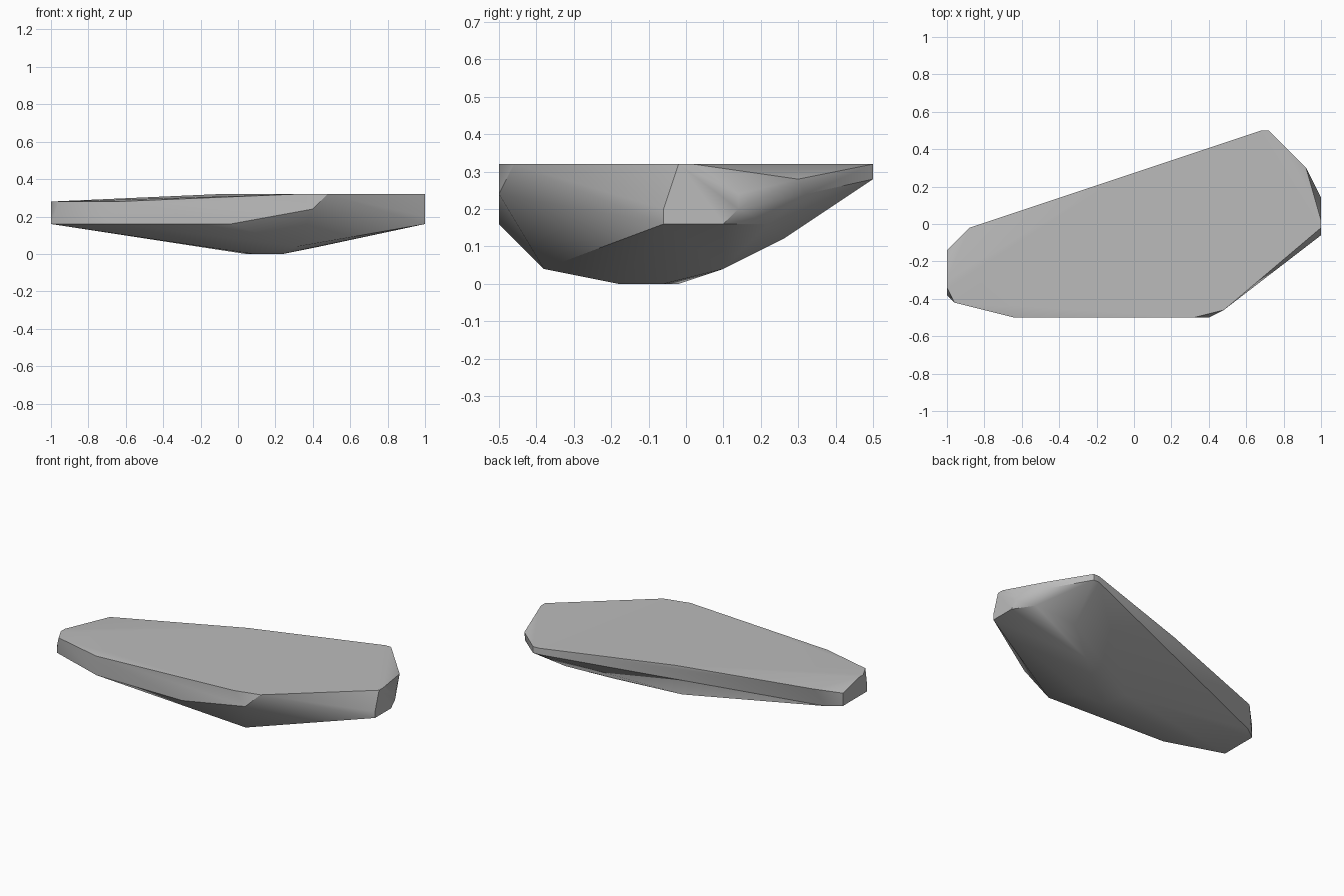
import bpy
import bmesh
import math

GRID = 0.02  # corner positions snap to this step

default_cube = bpy.data.objects.get("Cube")
if default_cube:
    bpy.data.objects.remove(default_cube, do_unlink=True)


def make_material(name, colour):
    material = bpy.data.materials.new(name)
    material.use_nodes = True
    material.diffuse_color = colour
    shader = material.node_tree.nodes["Principled BSDF"]
    shader.inputs["Base Color"].default_value = colour
    shader.inputs["Roughness"].default_value = 0.9
    return material


def add_corners(mesh_builder, height, corners):
    for x, y in corners:
        mesh_builder.verts.new((x * GRID, y * GRID, height * GRID))


def build_hull(name, layers, material):
    mesh_builder = bmesh.new()
    for height, corners in layers.items():
        add_corners(mesh_builder, height, corners)
    hull = bmesh.ops.convex_hull(mesh_builder, input=mesh_builder.verts[:])
    # Corners swallowed by the hull are dropped
    spare = set(hull["geom_interior"]) | set(hull["geom_unused"])
    spare_verts = [v for v in spare if isinstance(v, bmesh.types.BMVert)]
    bmesh.ops.delete(mesh_builder, geom=spare_verts, context="VERTS")
    bmesh.ops.recalc_face_normals(mesh_builder, faces=mesh_builder.faces[:])
    mesh = bpy.data.meshes.new(name)
    mesh_builder.to_mesh(mesh)
    mesh_builder.free()
    mesh.materials.append(material)
    rock = bpy.data.objects.new(name, mesh)
    bpy.context.collection.objects.link(rock)
    return rock


# Corners of the slab, from its foot up to its flat top
layers = {
    0: [(2, -1), (12, -9), (4, -9), (12, -3)],
    2: [(16, -19), (22, 5)],
    6: [(33, 13)],
    8: [(50, -3), (50, 5), (46, 11), (-2, -25), (-32, -25),
        (-50, -19), (-50, -7), (-46, -4)],
    10: [(50, -3), (50, 7), (-50, -19)],
    12: [(45, 16), (20, -25), (-50, -7), (50, 7)],
    14: [(46, 15), (36, 25), (34, 25), (-44, -1), (-50, -15),
         (-50, -17), (-48, -21), (-32, -25)],
    16: [(50, -1), (50, 1), (36, 25), (34, 25), (24, -23),
         (16, -25), (-5, 12)],
}

stone = make_material("stone_grey", (0.5, 0.5, 0.5, 1.0))
rock = build_hull("rock_slab", layers, stone)

# Smooth the gentle bends and keep the hard breaks
bpy.ops.object.select_all(action="DESELECT")
rock.select_set(True)
bpy.context.view_layer.objects.active = rock
bpy.ops.object.shade_smooth_by_angle(angle=math.radians(30))
